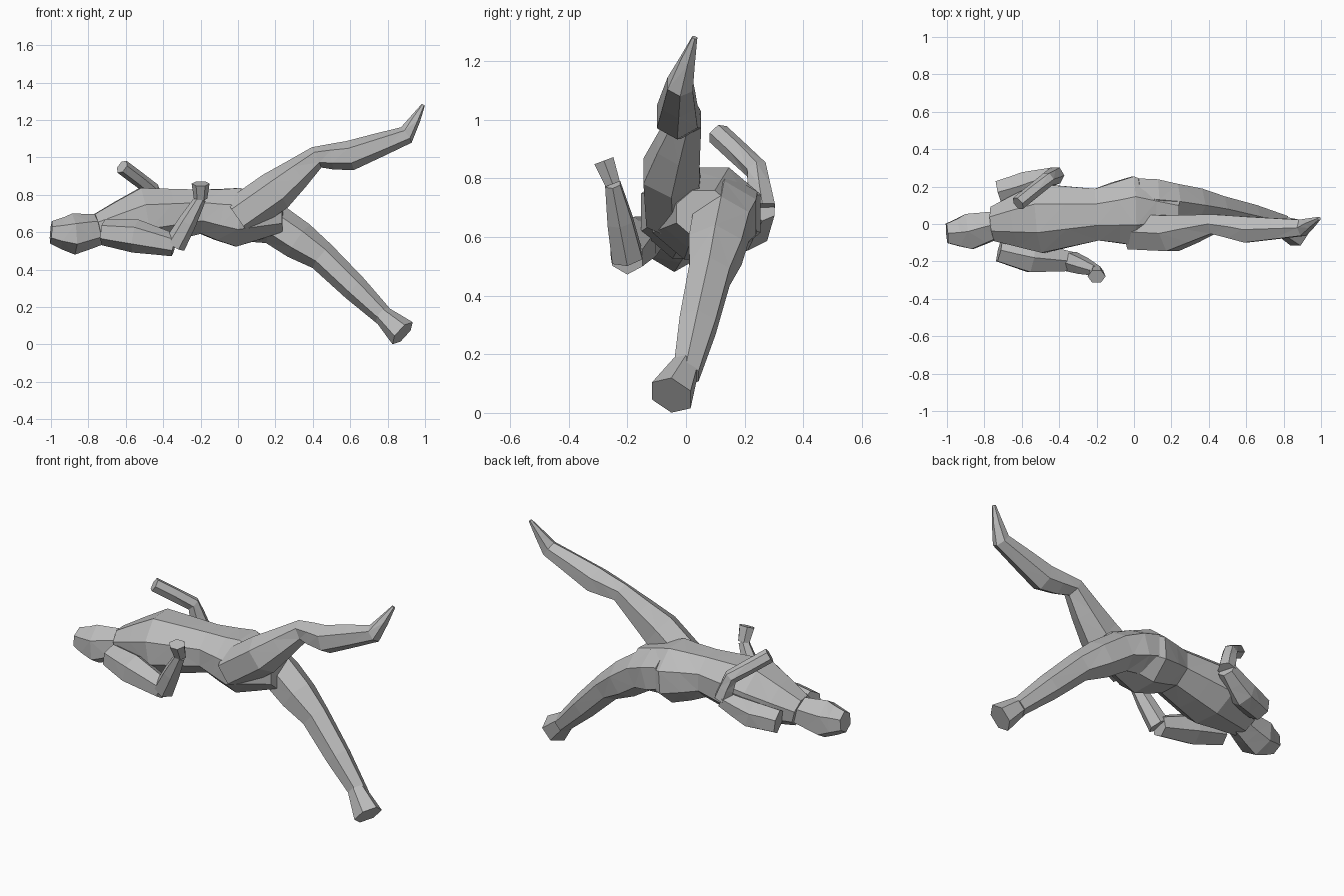
import bpy
import bmesh
from math import cos, sin, tau
from mathutils import Vector

cube = bpy.data.objects.get("Cube")
if cube:
    bpy.data.objects.remove(cube, do_unlink=True)

grey = bpy.data.materials.new("stone_grey")
grey.use_nodes = True
colour = (.5, .5, .5, 1)
grey.diffuse_color = colour
grey.node_tree.nodes["Principled BSDF"].inputs["Base Color"].default_value = colour


def add_swells(joints, swell):
    """Put one ring halfway between neighbouring joints, thickened like a muscle."""
    rings = [joints[0]]
    for (start, thin), (end, thick) in zip(joints, joints[1:]):
        rings.append((start.lerp(end, .5), (thin + thick) / 2 * swell))
        rings.append((end, thick))
    return rings


def body_part(name, *joints, sides=6, depth=1, swell=1):
    """Faceted tube through joints of (position, radius); depth flattens it."""
    bm = bmesh.new()
    rings = add_swells(joints, swell)
    centres = [centre for centre, radius in rings]
    last = len(rings) - 1
    loops = []
    for i, (centre, radius) in enumerate(rings):
        # Each ring stands square to the path, with one axis kept sideways
        along = (centres[min(i + 1, last)] - centres[max(i - 1, 0)]).normalized()
        across = Vector((0, 1, 0))
        across = (across - along * across.dot(along)).normalized()
        upward = along.cross(across) * depth
        loop = []
        for k in range(sides):
            angle = tau * (k + .5) / sides
            offset = across * cos(angle) + upward * sin(angle)
            loop.append(bm.verts.new(centre + offset * radius))
        loops.append(loop)
    for lower, upper in zip(loops, loops[1:]):
        for k in range(sides):
            n = (k + 1) % sides
            bm.faces.new((lower[k], lower[n], upper[n], upper[k]))
    bm.faces.new(loops[0])
    bm.faces.new(loops[-1])
    bmesh.ops.triangulate(bm, faces=bm.faces[:])
    bmesh.ops.recalc_face_normals(bm, faces=bm.faces[:])
    mesh = bpy.data.meshes.new(name)
    bm.to_mesh(mesh)
    bm.free()
    mesh.materials.append(grey)
    part = bpy.data.objects.new(name, mesh)
    bpy.context.collection.objects.link(part)


def joint(x, y, z, radius):
    return Vector((x, y, z)), radius


# Head and neck
crown = joint(-1, -.05, .6, .06)
jaw = joint(-.88, -.04, .59, .11)
nape = joint(-.72, 0, .62, .08)
neck_base = joint(-.6, 0, .65, .09)
body_part("head", crown, jaw, nape, neck_base)

# Trunk
shoulders = joint(-.75, 0, .62, .1)
chest = joint(-.5, .03, .68, .2)
waist = joint(-.2, .05, .71, .15)
pelvis = joint(0, .07, .68, .2)
seat = joint(.24, .06, .68, .1)
body_part("torso", shoulders, chest, waist, pelvis, seat, sides=8, depth=.85)

# Raised leg with pointed foot
raised_hip = joint(0, -.04, .68, .11)
raised_thigh = joint(.2, -.05, .82, .11)
raised_knee = joint(.42, 0, 1, .06)
raised_calf = joint(.6, -.03, 1.01, .08)
raised_ankle = joint(.9, -.02, 1.12, .05)
raised_toe = joint(.99, .03, 1.28, .01)
body_part("raised_leg", raised_hip, raised_thigh, raised_knee,
          raised_calf, raised_ankle, raised_toe)

# Lowered leg with foot
lowered_hip = joint(0, .14, .7, .12)
lowered_thigh = joint(.2, .12, .64, .11)
lowered_knee = joint(.45, .08, .47, .08)
lowered_ankle = joint(.8, 0, .13, .05)
body_part("lowered_leg", lowered_hip, lowered_thigh, lowered_knee, lowered_ankle, swell=1.1)
heel = joint(.77, 0, .16, .05)
sole = joint(.88, -.05, .06, .08)
body_part("lowered_foot", heel, sole)

# Near arm, bent at the elbow with the hand lifted
near_shoulder = joint(-.72, -.14, .6, .07)
near_biceps = joint(-.55, -.18, .58, .09)
near_elbow = joint(-.34, -.2, .53, .06)
near_wrist = joint(-.2, -.25, .78, .03)
near_fingers = joint(-.2, -.28, .86, .04)
body_part("near_upper_arm", near_shoulder, near_biceps, near_elbow)
body_part("near_forearm", near_elbow, near_wrist, swell=1.1)
body_part("near_hand", near_wrist, near_fingers, depth=1.2)

# Far arm, bent with the hand above the shoulder
far_shoulder = joint(-.72, .17, .61, .07)
far_biceps = joint(-.57, .21, .63, .08)
far_elbow = joint(-.42, .26, .7, .05)
far_forearm = joint(-.46, .24, .83, .04)
far_hand = joint(-.62, .11, .95, .04)
body_part("far_upper_arm", far_shoulder, far_biceps, far_elbow)
body_part("far_forearm", far_elbow, far_forearm, far_hand)
